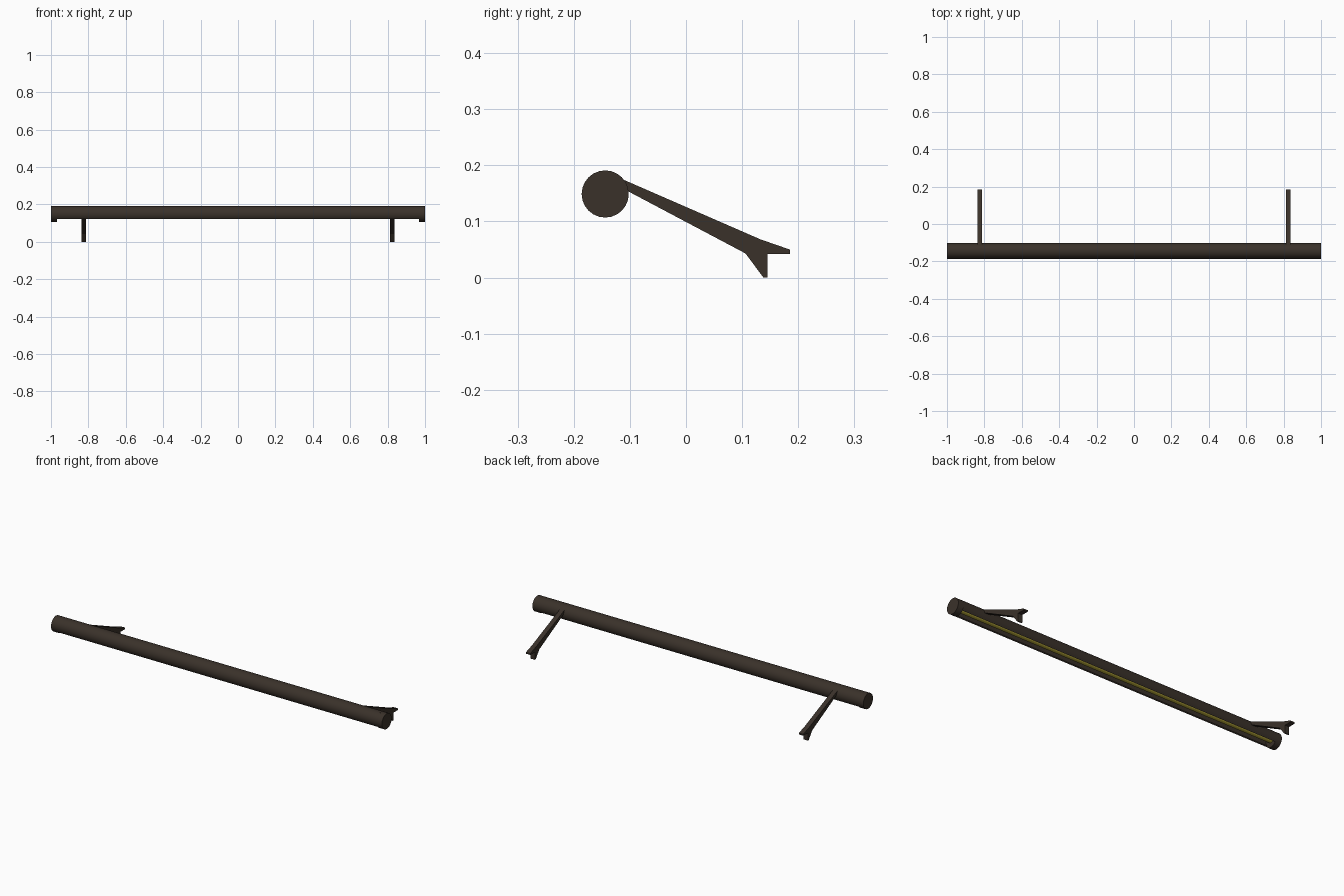
import bpy, bmesh, math

if "Cube" in bpy.data.objects:
    bpy.data.objects.remove(bpy.data.objects["Cube"])

CY, CZ, R = -0.144, 0.149, 0.042   # bar axis and radius


def material(name, rgb):
    m = bpy.data.materials.new(name)
    m.diffuse_color = (*rgb, 1)
    m.use_nodes = True
    m.node_tree.nodes["Principled BSDF"].inputs["Base Color"].default_value = m.diffuse_color
    return m


BRONZE = material("dark bronze", (0.042, 0.031, 0.023))
GLOW = material("yellow diffuser", (0.46, 0.38, 0.04))


def arc(radius, start, end, steps):
    return [(CY + radius * math.cos(math.radians(start + (end - start) * i / steps)),
             CZ + radius * math.sin(math.radians(start + (end - start) * i / steps)))
            for i in range(steps + 1)]


def extrude_x(name, profile, x0, x1, mat, smooth=True, ends=True):
    """Extrude a closed (y, z) profile along x."""
    bm = bmesh.new()
    a = [bm.verts.new((x0, y, z)) for y, z in profile]
    b = [bm.verts.new((x1, y, z)) for y, z in profile]
    n = len(profile)
    for i in range(n):
        j = (i + 1) % n
        bm.faces.new((a[i], a[j], b[j], b[i]))
    if ends:
        bm.faces.new(a)
        bm.faces.new(b)
    bmesh.ops.recalc_face_normals(bm, faces=bm.faces)
    me = bpy.data.meshes.new(name)
    bm.to_mesh(me)
    bm.free()
    me.materials.append(mat)
    ob = bpy.data.objects.new(name, me)
    bpy.context.collection.objects.link(ob)
    if smooth:
        bpy.ops.object.select_all(action='DESELECT')
        ob.select_set(True)
        bpy.context.view_layer.objects.active = ob
        bpy.ops.object.shade_smooth_by_angle(angle=math.radians(35))
    return ob


# Housing: hollow tube open along the bottom
housing = arc(R, -40, 220, 20) + arc(0.036, 220, -40, 20)
extrude_x("housing", housing, -0.967, 0.967, BRONZE, ends=False)

# Light tube inside the housing
extrude_x("light_tube", arc(0.018, 0, 345, 23)[:24], -0.967, 0.967, GLOW)

# Bracket profile: tapered arm ending in a two-pronged foot
bracket = [(-0.115, 0.176), (0.133, 0.068), (0.185, 0.050), (0.185, 0.042),
           (0.145, 0.042), (0.145, 0.0), (0.138, 0.0), (0.106, 0.043), (-0.115, 0.160)]

# End caps and brackets, one pair each
for side, s in (("left", -1), ("right", 1)):
    extrude_x(side + "_end_cap", arc(R, 0, 345, 23), s * 0.967, s * 1.0, BRONZE)
    extrude_x(side + "_bracket", bracket, s * 0.812, s * 0.838, BRONZE, smooth=False)
